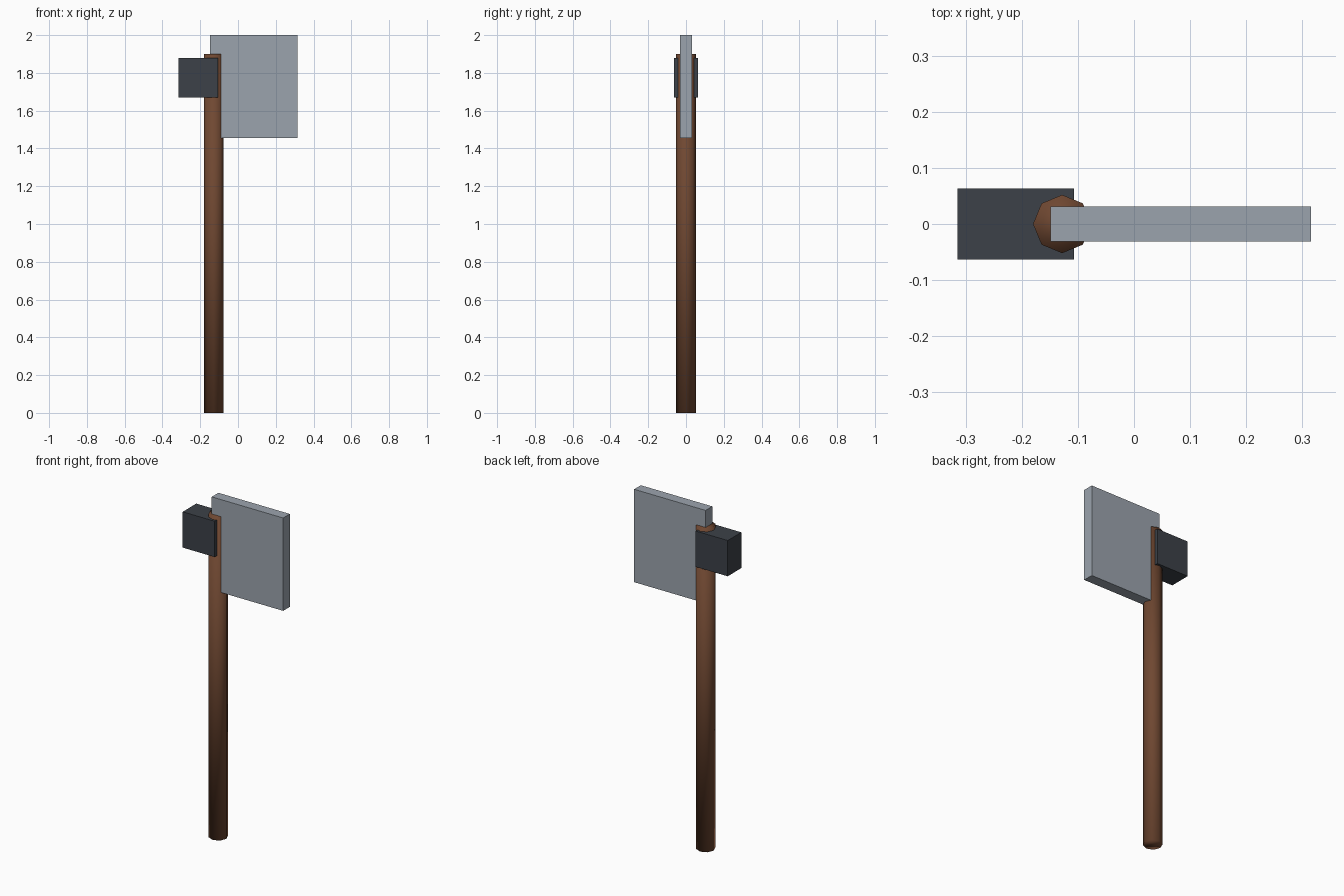
import bpy

# Remove the default cube
cube = bpy.data.objects.get("Cube")
if cube:
    bpy.data.objects.remove(cube, do_unlink=True)


def material(name, rgb):
    mat = bpy.data.materials.new(name)
    mat.use_nodes = True
    mat.diffuse_color = (*rgb, 1)
    mat.node_tree.nodes["Principled BSDF"].inputs["Base Color"].default_value = (*rgb, 1)
    return mat


def finish(name, mat):
    obj = bpy.context.object
    obj.name = obj.data.name = name
    obj.data.materials.append(mat)
    return obj


def box(name, mat, low, high):
    """Axis-aligned block between two opposite corners."""
    centre = [(a + b) / 2 for a, b in zip(low, high)]
    bpy.ops.mesh.primitive_cube_add(size=1, location=centre)
    obj = finish(name, mat)
    obj.scale = [b - a for a, b in zip(low, high)]
    bpy.ops.object.transform_apply(location=False, rotation=False, scale=True)
    return obj


wood = material("brown wood", (0.16, 0.064, 0.031))
steel = material("light steel", (0.33, 0.37, 0.42))
iron = material("dark iron", (0.045, 0.053, 0.065))

# Eight-sided handle, smooth all over including its ends
handle_height = 1.9
bpy.ops.mesh.primitive_cylinder_add(
    vertices=8, radius=0.052, depth=handle_height,
    location=(-0.128, 0, handle_height / 2))
finish("handle", wood)
bpy.ops.object.shade_smooth()

# Broad blade that passes into the handle
box("blade", steel, (-0.149, -0.031, 1.455), (0.315, 0.031, 2.0))

# Heavy block behind the blade
box("back_hammer", iron, (-0.315, -0.063, 1.67), (-0.107, 0.063, 1.88))
